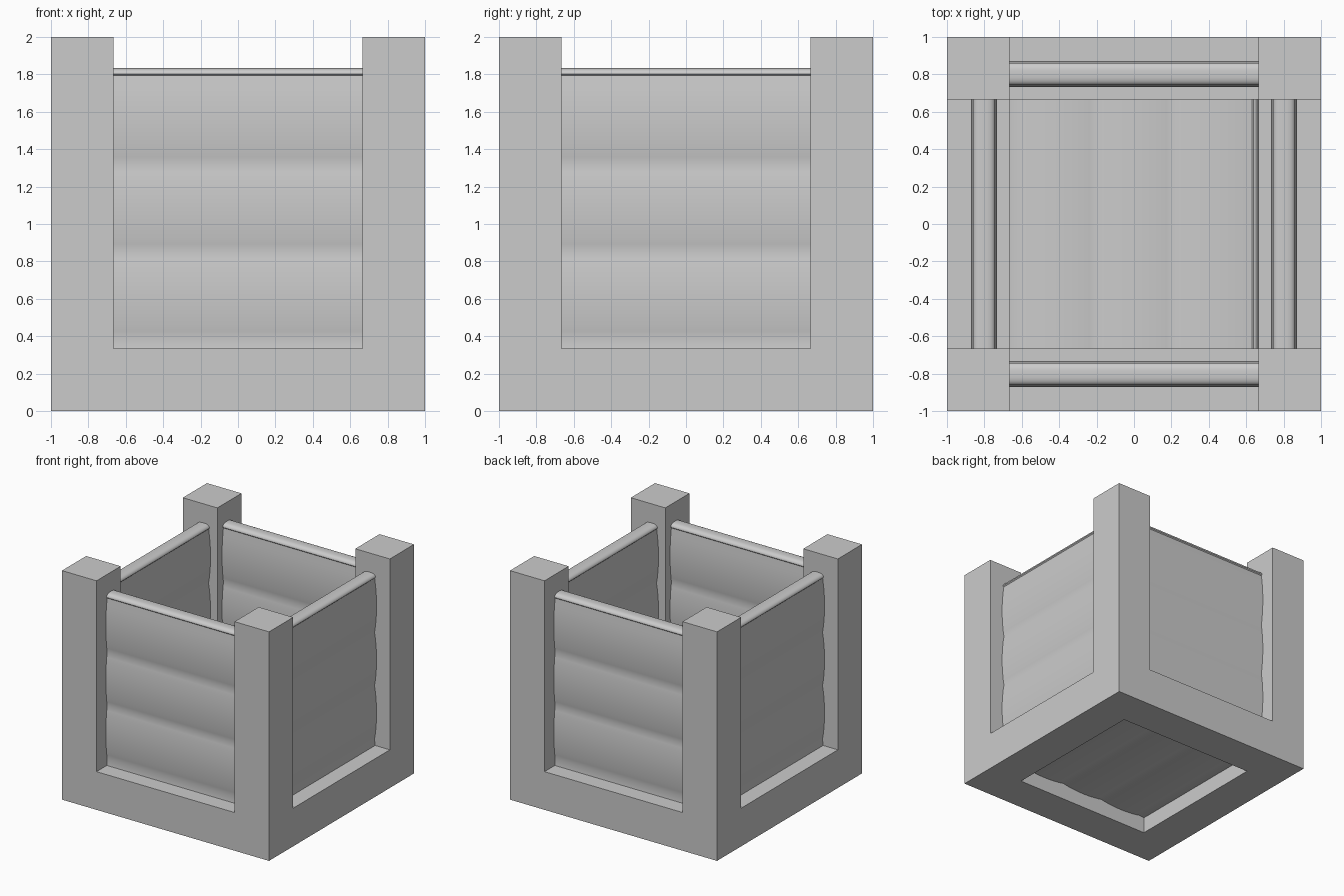
import bpy, bmesh, math
from mathutils import Matrix, Vector

if "Cube" in bpy.data.objects:
    bpy.data.objects.remove(bpy.data.objects["Cube"])

T = 2 / 3      # inner edge of posts and rails
R = 1 / 3      # rail height
C = 0.802      # panel centre distance


def finish(name, bm):
    bmesh.ops.recalc_face_normals(bm, faces=bm.faces)
    mesh = bpy.data.meshes.new(name)
    bm.to_mesh(mesh)
    bm.free()
    obj = bpy.data.objects.new(name, mesh)
    bpy.context.collection.objects.link(obj)
    return obj


# Frame: square bottom ring with four corner posts
bm = bmesh.new()
bmesh.ops.create_grid(bm, x_segments=3, y_segments=3, size=1)
for v in bm.verts:
    for i in (0, 1):
        if abs(v.co[i]) < 0.9:
            v.co[i] = math.copysign(T, v.co[i])
centre = [f for f in bm.faces if f.calc_center_median().length < 0.1]
bmesh.ops.delete(bm, geom=centre, context='FACES')


def raise_faces(faces, height, keep):
    out = bmesh.ops.extrude_face_region(bm, geom=faces, use_keep_orig=keep)["geom"]
    bmesh.ops.translate(bm, vec=(0, 0, height),
                        verts=[g for g in out if isinstance(g, bmesh.types.BMVert)])
    return [g for g in out if isinstance(g, bmesh.types.BMFace)]


tops = raise_faces(bm.faces[:], R, True)
for f in tops:
    c = f.calc_center_median()
    if abs(c.x) > 0.7 and abs(c.y) > 0.7:
        new = bmesh.ops.extrude_discrete_faces(bm, faces=[f])["faces"]
        bmesh.ops.translate(bm, vec=(0, 0, 2 - R), verts=new[0].verts[:])
bmesh.ops.remove_doubles(bm, verts=bm.verts, dist=1e-5)
bmesh.ops.dissolve_limit(bm, angle_limit=0.01, verts=bm.verts, edges=bm.edges)
finish("corner_post_frame", bm)


# Half profile of a panel: (half thickness, height), three bulging boards and a round cap
half = [(0.056, 0.0)]
breaks = [0.055, 0.52, 0.985, 1.46]
for a, b in zip(breaks, breaks[1:]):
    for i in range(12):
        u = i / 12
        half.append((0.05 + 0.02 * math.sin(math.pi * u) ** 0.8, a + (b - a) * u))
half.append((0.052, breaks[-1]))
for i in range(9):
    a = math.pi / 2 * i / 8
    half.append((0.06 * math.cos(a) ** 0.7 if i < 8 else 0.0, 1.468 + 0.032 * math.sin(a)))
profile = half + [(-h, z) for h, z in reversed(half[:-1])]


def panel(name, matrix):
    bm = bmesh.new()
    ends = [[bm.verts.new(matrix @ Vector((x, h, z))) for h, z in profile] for x in (-T, T)]
    n = len(profile)
    for i in range(n):
        j = (i + 1) % n
        bm.faces.new((ends[0][i], ends[0][j], ends[1][j], ends[1][i]))
    for e in ends:
        bm.faces.new(e)
    obj = finish(name, bm)
    bpy.ops.object.select_all(action='DESELECT')
    obj.select_set(True)
    bpy.context.view_layer.objects.active = obj
    bpy.ops.object.shade_smooth_by_angle(angle=math.radians(40))


# Four side panels standing on the rails
for k, side in enumerate(("front", "right", "back", "left")):
    panel(side + "_panel", Matrix.Rotation(k * math.pi / 2, 4, 'Z')
          @ Matrix.Translation((0, -C, R)))

# Floor panel: the same boards laid flat inside the ring, cap towards +x
panel("floor_panel", Matrix.Translation((-T, 0, 1 - C))
      @ Matrix(((0, 0, 2 * T / 1.5, 0), (1, 0, 0, 0), (0, 1, 0, 0), (0, 0, 0, 1))))
